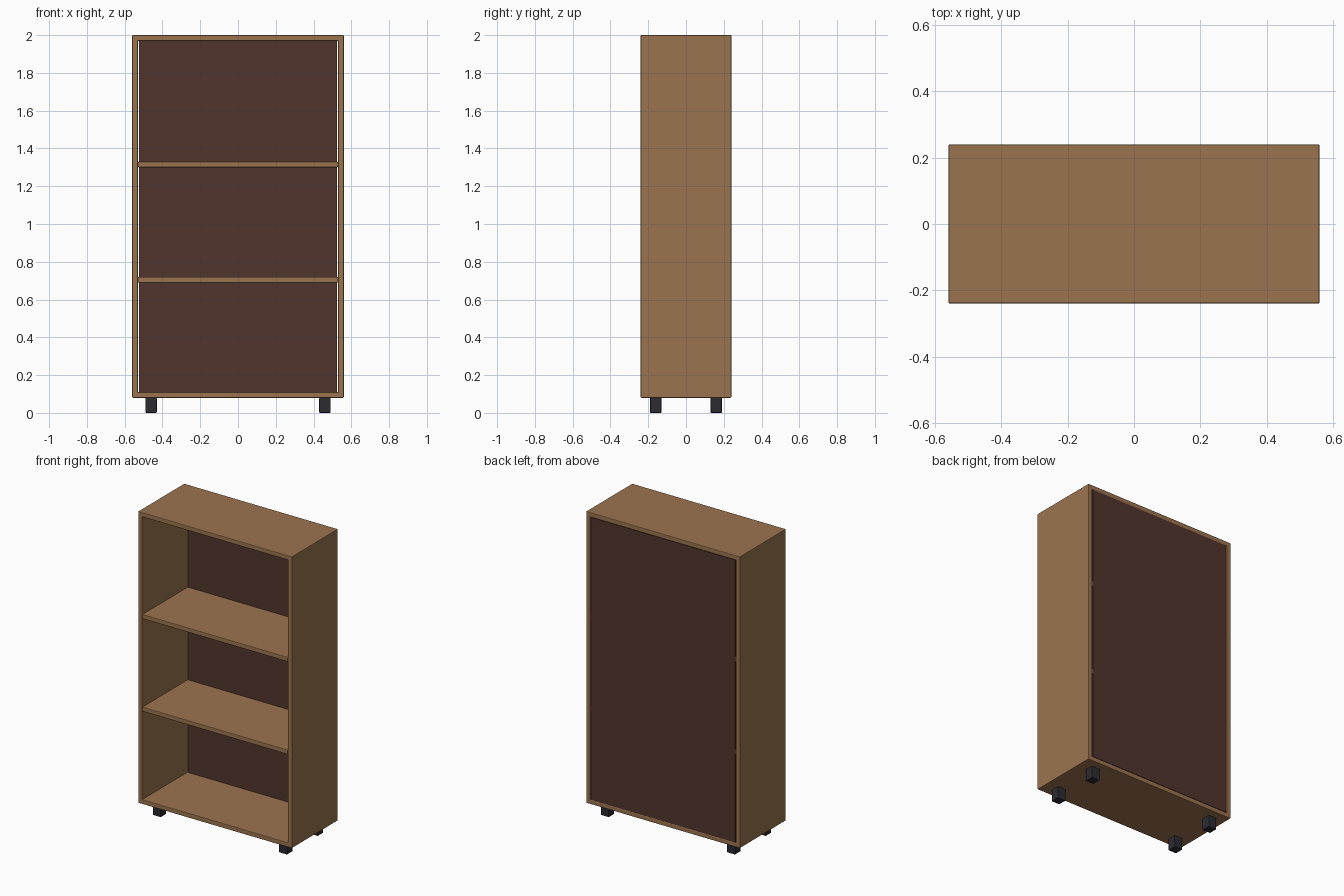
import bpy

if "Cube" in bpy.data.objects:
    bpy.data.objects.remove(bpy.data.objects["Cube"])


def material(name, rgb):
    m = bpy.data.materials.new(name)
    m.diffuse_color = (*rgb, 1)
    m.use_nodes = True
    m.node_tree.nodes["Principled BSDF"].inputs["Base Color"].default_value = m.diffuse_color
    return m


wood = material("warm wood", (0.33, 0.175, 0.078))
dark = material("dark brown", (0.085, 0.035, 0.027))
black = material("charcoal", (0.024, 0.024, 0.031))


def box(name, size, loc, mat, bevel=0.004):
    bpy.ops.mesh.primitive_cube_add(size=1, location=loc)
    o = bpy.context.object
    o.name = name
    o.scale = size
    bpy.ops.object.transform_apply(location=False, rotation=False, scale=True)
    o.data.materials.append(mat)
    if bevel:
        b = o.modifiers.new("soft edges", 'BEVEL')
        b.width = bevel
        b.segments = 2
    return o


W, D, T = 1.12, 0.48, 0.03      # case width, depth, board thickness
BASE, TOP = 0.08, 2.0

# Outer case
for side, s in (("left", -1), ("right", 1)):
    box(side + "_side", (T, D, TOP - BASE), (s * (W - T) / 2, 0, (TOP + BASE) / 2), wood)
box("top_board", (W, D, T), (0, 0, TOP - T / 2), wood)
box("bottom_board", (W, D, T), (0, 0, BASE + T / 2), wood)

# Shelves
for name, z in (("lower_shelf", 0.705), ("upper_shelf", 1.315)):
    box(name, (W - 2 * T, D, T), (0, 0, z), wood)

# Back panel, with a narrow gap at each side
box("back_panel", (1.05, 0.0105, 1.86), (0, 0.23525, 1.04), dark, 0)

# Feet
for sx in (-1, 1):
    for sy in (-1, 1):
        name = ("front" if sy < 0 else "back") + ("_left" if sx < 0 else "_right") + "_foot"
        box(name, (0.06, 0.06, BASE), (sx * 0.46, sy * 0.16, BASE / 2), black)
